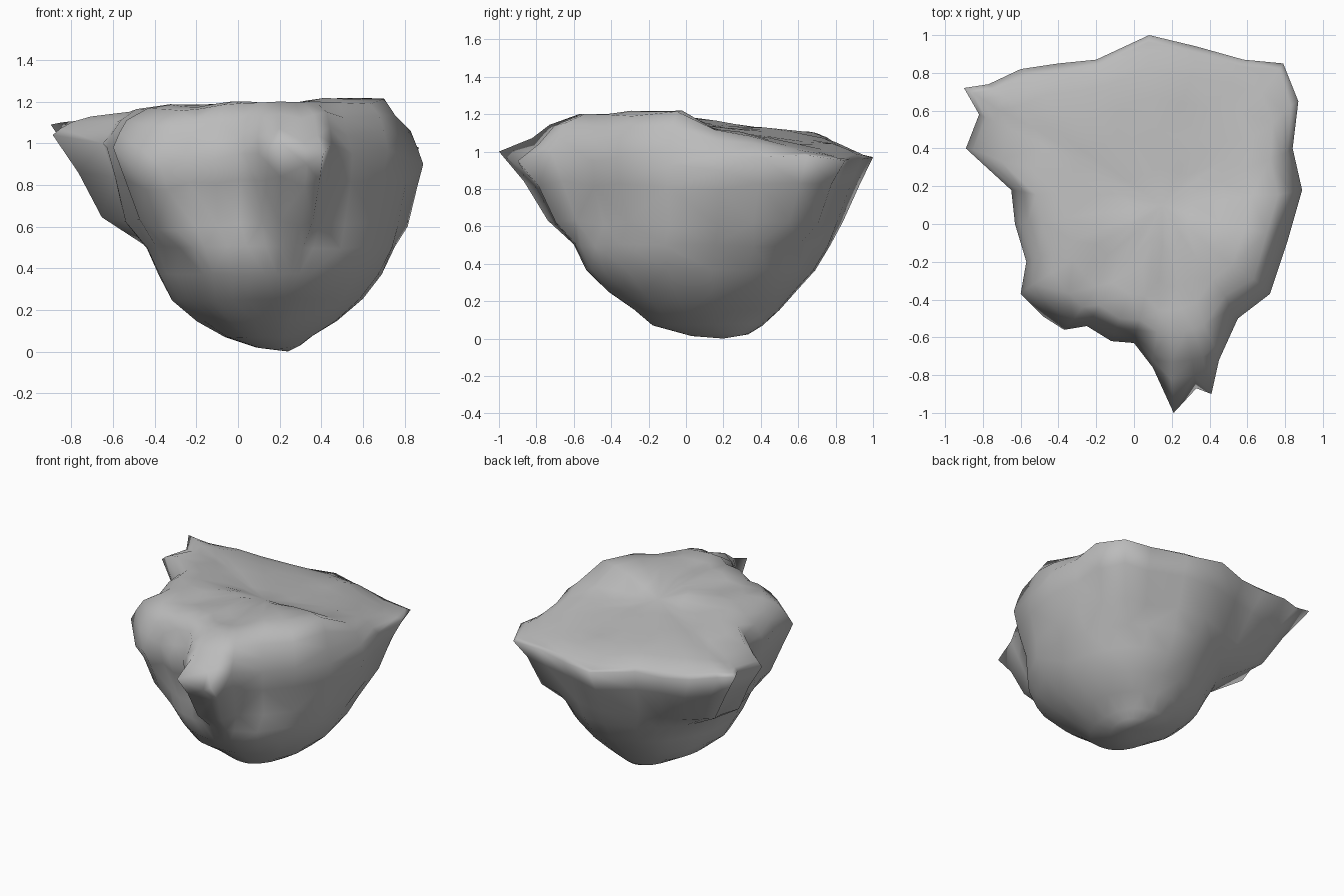
import bpy
import bmesh
from mathutils import Vector, noise

cube = bpy.data.objects.get("Cube")
if cube:
    bpy.data.objects.remove(cube, do_unlink=True)

# Stone colour
stone = bpy.data.materials.new("grey_stone")
stone.use_nodes = True
grey = (0.5, 0.5, 0.5, 1)
stone.diffuse_color = grey
stone.node_tree.nodes["Principled BSDF"].inputs["Base Color"].default_value = grey

# Ragged widest outline of the rock, counter-clockwise from the back
RIM = [
    (.08, 1, .97), (-.2, .87, 1), (-.4, .85, 1), (-.6, .82, 1.03), (-.77, .74, 1.06),
    (-.9, .72, 1.09), (-.82, .58, 1.06), (-.89, .4, 1.04), (-.65, .18, 1), (-.63, 0, .98),
    (-.57, -.2, 1), (-.6, -.37, .98), (-.48, -.49, .86), (-.37, -.56, .88), (-.25, -.54, .95),
    (-.12, -.62, .92), (0, -.63, .95), (.1, -.76, .95), (.21, -1, 1), (.33, -.87, .9),
    (.41, -.9, .95), (.45, -.72, 1), (.55, -.5, .95), (.72, -.37, .97), (.81, -.1, .93),
    (.89, .18, .9), (.84, .4, .97), (.87, .65, .98), (.79, .85, .95), (.58, .87, .96), (.33, .94, .96),
]
CENTRE = Vector((.15, .1, 0))


def plateau(x, y):
    """Height of the top: level in front, a low step, then a tilt to the back left."""
    behind = max(y, 0)
    step = min(behind * .6, .07) * min(max(x + .4, 0), 1)
    return 1.19 + x * .04 - step - behind * (.14 + .08 * x)


def rough(point, amount=.03):
    """Push a point by smooth, repeatable noise."""
    return point + noise.noise_vector(point * 4) * amount


def flat(point):
    return Vector((point[0], point[1], 0)) - CENTRE


def bowl_ring(height, left, right, front, back):
    """Rounded underside, as an ellipse between four limits."""
    ring = []
    for p in RIM:
        aim = flat(p).normalized()
        spot = Vector(((left + right + aim.x * (right - left)) / 2,
                       (front + back + aim.y * (back - front)) / 2, height))
        ring.append(rough(spot, .015))
    return ring


def flank_ring(level, radius, share, scale):
    """Blend from the round bowl to the ragged rim."""
    ring = []
    for p in RIM:
        out = flat(p)
        reach = radius * (1 - share) + out.length * scale * share
        spot = CENTRE + out.normalized() * reach
        spot.z = level * (.5 + p[2] * .5)
        ring.append(rough(spot, .02))
    return ring


def top_ring(scale, limit, rise=1.0, amount=.03):
    """Ring on the top, kept back from the front spike; rise blends rim height to plateau."""
    ring = []
    for p in RIM:
        out = flat(p)
        reach = out.length * scale
        if p[1] < 0:
            reach = min(reach, limit)
        spot = CENTRE + out.normalized() * reach
        spot.z = p[2] + (plateau(spot.x, spot.y) - p[2]) * rise
        ring.append(rough(spot, amount))
    return ring


def build_rock():
    rings = [
        bowl_ring(.02, .08, .3, .03, .33),
        bowl_ring(.07, -.07, .36, -.18, .41),
        bowl_ring(.15, -.2, .48, -.28, .5),
        bowl_ring(.25, -.32, .61, -.42, .59),
        bowl_ring(.37, -.38, .7, -.54, .69),
        bowl_ring(.5, -.44, .76, -.6, .77),
        flank_ring(.63, .71, .6, .85),
        flank_ring(.84, .8, .75, .93),
        [Vector(p) for p in RIM],
        top_ring(.96, .92, .35, .015),
        top_ring(.91, .83, .7, .02),
        top_ring(.82, .68, .97),
        top_ring(.65, .55),
        top_ring(.45, .42),
        top_ring(.22, .22),
    ]
    bm = bmesh.new()
    loops = [[bm.verts.new(v) for v in ring] for ring in rings]
    count = len(RIM)
    for low, high in zip(loops, loops[1:]):
        for i in range(count):
            j = (i + 1) % count
            bm.faces.new((low[i], low[j], high[j], high[i]))
    # Close the lowest point and the middle of the top
    for loop, tip in ((loops[0], (.24, .2, 0)), (loops[-1], (.15, .1, 1.14))):
        pole = bm.verts.new(tip)
        for i in range(count):
            bm.faces.new((loop[i], loop[(i + 1) % count], pole))
    bmesh.ops.triangulate(bm, faces=bm.faces[:])
    bmesh.ops.recalc_face_normals(bm, faces=bm.faces[:])
    for face in bm.faces:
        face.smooth = True
    mesh = bpy.data.meshes.new("rock")
    bm.to_mesh(mesh)
    bm.free()
    mesh.materials.append(stone)
    rock = bpy.data.objects.new("rock", mesh)
    bpy.context.collection.objects.link(rock)


build_rock()
